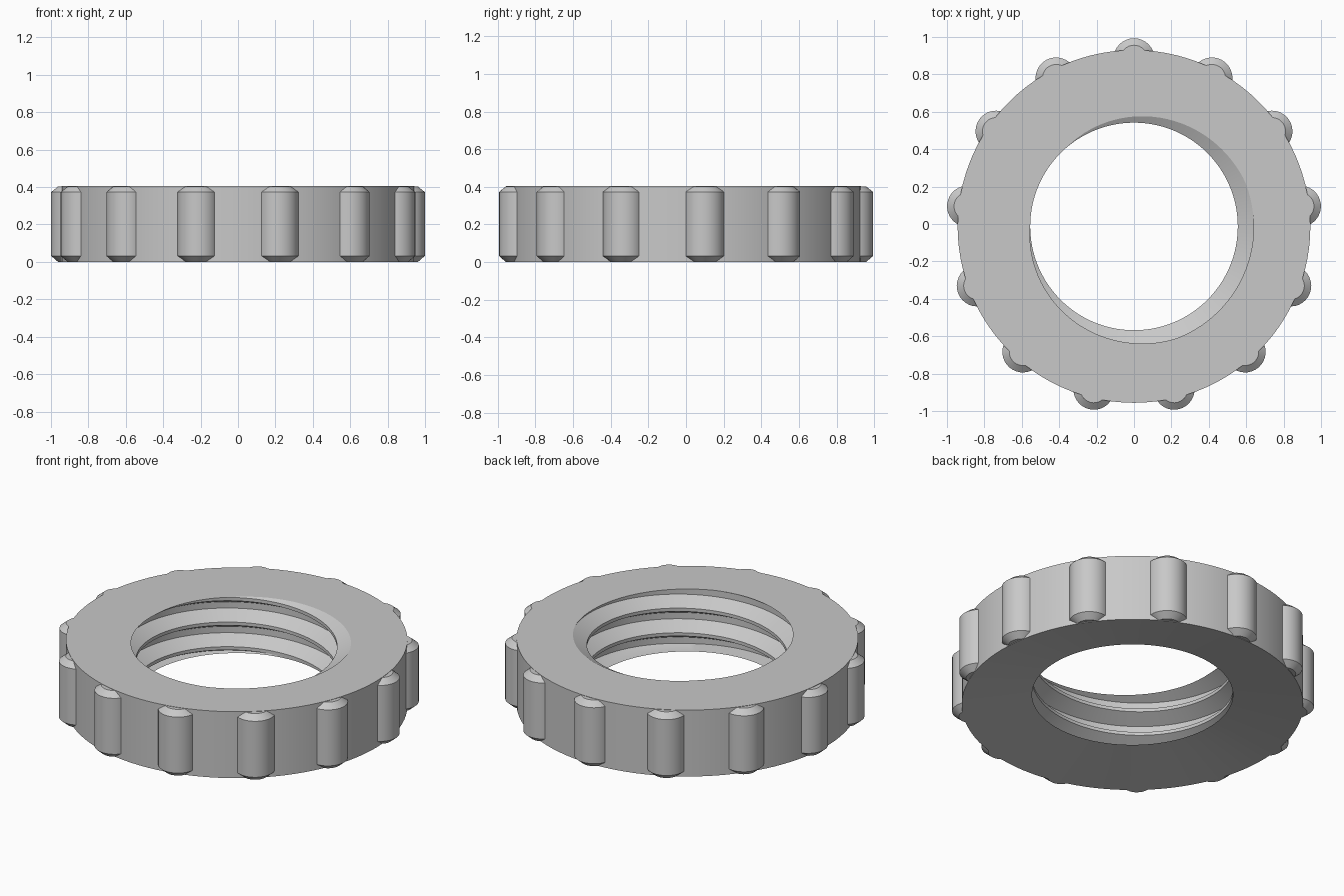
import bpy, bmesh, math
from math import cos, sin, pi

if "Cube" in bpy.data.objects:
    bpy.data.objects.remove(bpy.data.objects["Cube"])

CENTRE_Y = -0.013
HEIGHT = 0.405
OUTER = 0.943       # outside radius of the ring
CREST = 0.555       # smallest radius of the thread
DEPTH = 0.085       # thread depth
PITCH = 0.15
RECESS = 0.064      # height of the hole's lower edge above the rim
LIP = 0.008         # thin closed edge below the thread
ROOT_HALF, OPEN_HALF = 0.128, 0.433   # half groove widths, in pitches
KNOBS = 13
COLUMNS = KNOBS * 8

grey = bpy.data.materials.new("plain_grey")
grey.use_nodes = True
colour = (0.58, 0.58, 0.58, 1)
grey.diffuse_color = colour
grey.node_tree.nodes["Principled BSDF"].inputs["Base Color"].default_value = colour


def finish(bm, name):
    """Weld, orient and shade a mesh, then link it to the scene."""
    bmesh.ops.remove_doubles(bm, verts=bm.verts, dist=1e-5)
    bmesh.ops.recalc_face_normals(bm, faces=bm.faces)
    mesh = bpy.data.meshes.new(name)
    bm.to_mesh(mesh)
    bm.free()
    mesh.materials.append(grey)
    obj = bpy.data.objects.new(name, mesh)
    obj.location.y = CENTRE_Y
    bpy.context.collection.objects.link(obj)
    bpy.ops.object.select_all(action='DESELECT')
    obj.select_set(True)
    bpy.context.view_layer.objects.active = obj
    bpy.ops.object.shade_smooth_by_angle(angle=math.radians(28))


def groove_centre(angle):
    return HEIGHT + PITCH * (angle / (2 * pi) + 24 / 360)


def thread_radius(angle, z):
    t = (z - groove_centre(angle)) / PITCH
    t = abs(t - round(t))
    cut = (OPEN_HALF - t) / (OPEN_HALF - ROOT_HALF)
    return CREST + DEPTH * max(0, min(1, cut))


def column(angle):
    """Closed cross-section of the ring: outside wall, lip and thread corners."""
    section = [(OUTER, HEIGHT), (OUTER, 0), (CREST, RECESS)]
    for turn in range(-5, 2):
        for corner in (-OPEN_HALF, -ROOT_HALF, ROOT_HALF, OPEN_HALF):
            z = groove_centre(angle) + PITCH * (turn + corner)
            z = max(RECESS + LIP, min(HEIGHT, z))
            section.append((thread_radius(angle, z), z))
    return section


# Threaded ring: sections swept round so that the corners follow the helix
bm = bmesh.new()
loops = []
for i in range(COLUMNS + 1):
    a = 2 * pi * i / COLUMNS
    loops.append([bm.verts.new((r * cos(a), r * sin(a), z)) for r, z in column(a)])
for this, following in zip(loops, loops[1:]):
    for j in range(len(this)):
        k = (j + 1) % len(this)
        bm.faces.new((this[j], following[j], following[k], this[k]))
finish(bm, "threaded_ring")


# Grip knobs: chamfered upright cylinders set into the outside wall
KNOB_R, KNOB_END_R, KNOB_AT, CHAMFER = 0.11, 0.073, 0.896, 0.032
SIDES = 32


def recess_height(r):
    return max(0, RECESS * (OUTER - r) / (OUTER - CREST))


bm = bmesh.new()
for n in range(KNOBS):
    a = pi / 2 + 2 * pi * n / KNOBS
    cx, cy = KNOB_AT * cos(a), KNOB_AT * sin(a)
    rings = []
    for r, z in ((KNOB_END_R, 0), (KNOB_R, CHAMFER),
                 (KNOB_R, HEIGHT - CHAMFER), (KNOB_END_R, HEIGHT - 0.002)):
        ring = []
        for s in range(SIDES):
            b = a + 2 * pi * s / SIDES
            x, y = cx + r * cos(b), cy + r * sin(b)
            low = recess_height(math.hypot(x, y))
            # keep the buried part above the dished underside
            ring.append(bm.verts.new((x, y, max(z, low + 0.002 if low else 0))))
        rings.append(ring)
    for lower, upper in zip(rings, rings[1:]):
        for s in range(SIDES):
            t = (s + 1) % SIDES
            bm.faces.new((lower[s], lower[t], upper[t], upper[s]))
    bm.faces.new(rings[0][::-1])
    bm.faces.new(rings[-1])
finish(bm, "grip_knobs")
